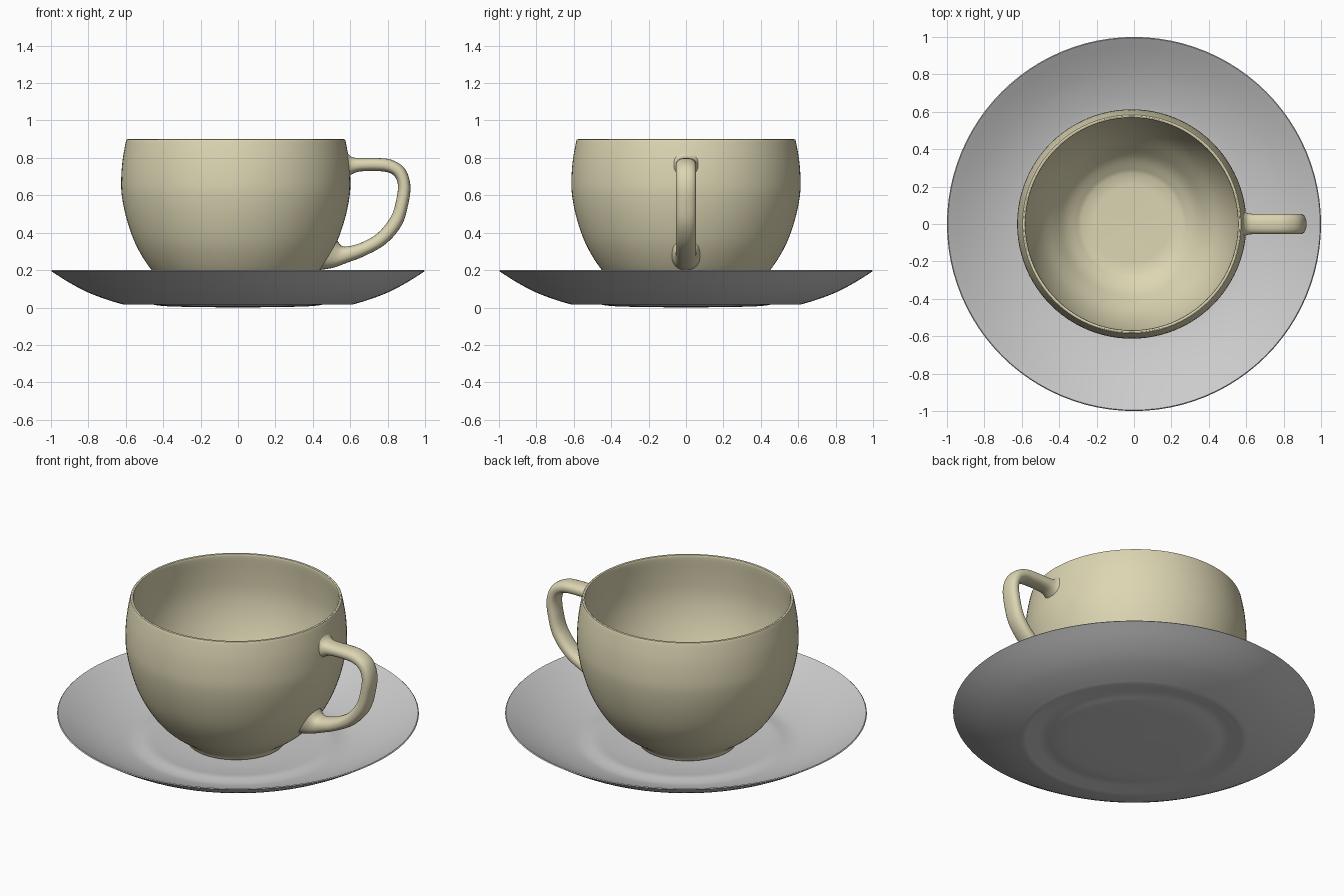
import bpy, bmesh, math
from mathutils import Vector

if "Cube" in bpy.data.objects:
    bpy.data.objects.remove(bpy.data.objects["Cube"])


def spline(points, steps):
    """Catmull-Rom curve through points of any dimension."""
    p = [Vector(q) for q in points]
    p = [2 * p[0] - p[1]] + p + [2 * p[-1] - p[-2]]
    out = []
    for a, b, c, d in zip(p, p[1:], p[2:], p[3:]):
        for i in range(steps):
            t = i / steps
            out.append(0.5 * (2 * b + (c - a) * t + (2 * a - 5 * b + 4 * c - d) * t * t
                              + (3 * b - a - 3 * c + d) * t ** 3))
    return out + [p[-2]]


def finish(name, bm, mat=None):
    bmesh.ops.remove_doubles(bm, verts=bm.verts, dist=1e-5)
    bmesh.ops.recalc_face_normals(bm, faces=bm.faces)
    me = bpy.data.meshes.new(name)
    bm.to_mesh(me)
    bm.free()
    ob = bpy.data.objects.new(name, me)
    bpy.context.collection.objects.link(ob)
    if mat:
        me.materials.append(mat)
    bpy.ops.object.select_all(action='DESELECT')
    ob.select_set(True)
    bpy.context.view_layer.objects.active = ob
    bpy.ops.object.shade_smooth_by_angle(angle=math.radians(35))
    return ob


def revolve(name, curves, mat=None, cx=0.0):
    """Spin (radius, z) curves; joints between curves stay sharp."""
    prof = [q for c in curves for q in spline(c, 4)]
    bm = bmesh.new()
    verts = [bm.verts.new((q.x, 0, q.y)) for q in prof]
    bmesh.ops.remove_doubles(bm, verts=verts, dist=1e-5)
    bm.verts.ensure_lookup_table()
    chain = list(bm.verts)
    edges = [bm.edges.new(e) for e in zip(chain, chain[1:])]
    bmesh.ops.spin(bm, geom=chain + edges, cent=(0, 0, 0), axis=(0, 0, 1),
                   angle=2 * math.pi, steps=96, use_merge=False)
    bmesh.ops.translate(bm, verts=bm.verts, vec=(cx, 0, 0))
    return finish(name, bm, mat)


cream = bpy.data.materials.new("cream")
cream.diffuse_color = (0.72, 0.67, 0.45, 1)
cream.use_nodes = True
cream.node_tree.nodes["Principled BSDF"].inputs["Base Color"].default_value = cream.diffuse_color

# Saucer: underside, thin rim, top with a shallow well
revolve("saucer", [
    [(0, 0), (0.3, 0.004), (0.42, 0.01), (0.5, 0.024), (0.56, 0.02), (0.61, 0.015)],
    [(0.61, 0.015), (0.7, 0.042), (0.8, 0.08), (0.9, 0.132), (1.0, 0.195)],
    [(1.0, 0.195), (0.995, 0.2)],
    [(0.995, 0.2), (0.9, 0.147), (0.8, 0.099), (0.7, 0.062), (0.61, 0.038),
     (0.56, 0.036), (0.5, 0.042), (0.42, 0.033), (0.3, 0.025), (0, 0.022)],
])

# Cup: foot, outer wall, rounded lip, inner wall, flat floor
revolve("cup", [
    [(0, 0.033), (0.27, 0.033)],
    [(0.27, 0.033), (0.285, 0.06), (0.33, 0.093), (0.39, 0.138), (0.45, 0.2),
     (0.51, 0.29), (0.553, 0.38), (0.588, 0.49), (0.608, 0.59), (0.613, 0.67),
     (0.606, 0.78), (0.588, 0.885), (0.581, 0.898), (0.574, 0.898), (0.568, 0.885),
     (0.578, 0.78), (0.583, 0.67), (0.575, 0.58), (0.555, 0.49), (0.52, 0.39),
     (0.475, 0.3), (0.41, 0.21), (0.35, 0.14), (0.27, 0.085)],
    [(0.27, 0.085), (0, 0.08)],
], cream, cx=-0.012)

# Handle: sections given as outer edge (x, z), inner edge (x, z), half width
sections = [
    (0.575, 0.84, 0.58, 0.69, 0.075), (0.605, 0.807, 0.61, 0.713, 0.058),
    (0.65, 0.799, 0.65, 0.727, 0.054), (0.74, 0.799, 0.735, 0.73, 0.054),
    (0.82, 0.79, 0.80, 0.723, 0.054), (0.89, 0.745, 0.838, 0.70, 0.054),
    (0.921, 0.66, 0.855, 0.655, 0.054), (0.912, 0.56, 0.848, 0.585, 0.054),
    (0.875, 0.44, 0.82, 0.49, 0.054), (0.79, 0.34, 0.75, 0.40, 0.054),
    (0.68, 0.277, 0.66, 0.347, 0.054), (0.585, 0.24, 0.58, 0.326, 0.056),
    (0.51, 0.213, 0.548, 0.335, 0.062), (0.435, 0.2, 0.52, 0.38, 0.08),
]
bm = bmesh.new()
rings = []
N = 24
for ox, oz, ix, iz, w in spline(sections, 5):
    ring = []
    for k in range(N):
        a = 2 * math.pi * k / N
        c, s = math.cos(a), math.sin(a)
        c = math.copysign(abs(c) ** 0.85, c)
        s = math.copysign(abs(s) ** 0.85, s)
        ring.append(bm.verts.new(((ox + ix) / 2 + (ox - ix) / 2 * c, w * s,
                                  (oz + iz) / 2 + (oz - iz) / 2 * c)))
    rings.append(ring)
for r0, r1 in zip(rings, rings[1:]):
    for k in range(N):
        j = (k + 1) % N
        bm.faces.new((r0[k], r0[j], r1[j], r1[k]))
bm.faces.new(rings[0])
bm.faces.new(rings[-1])
finish("handle", bm, cream)
